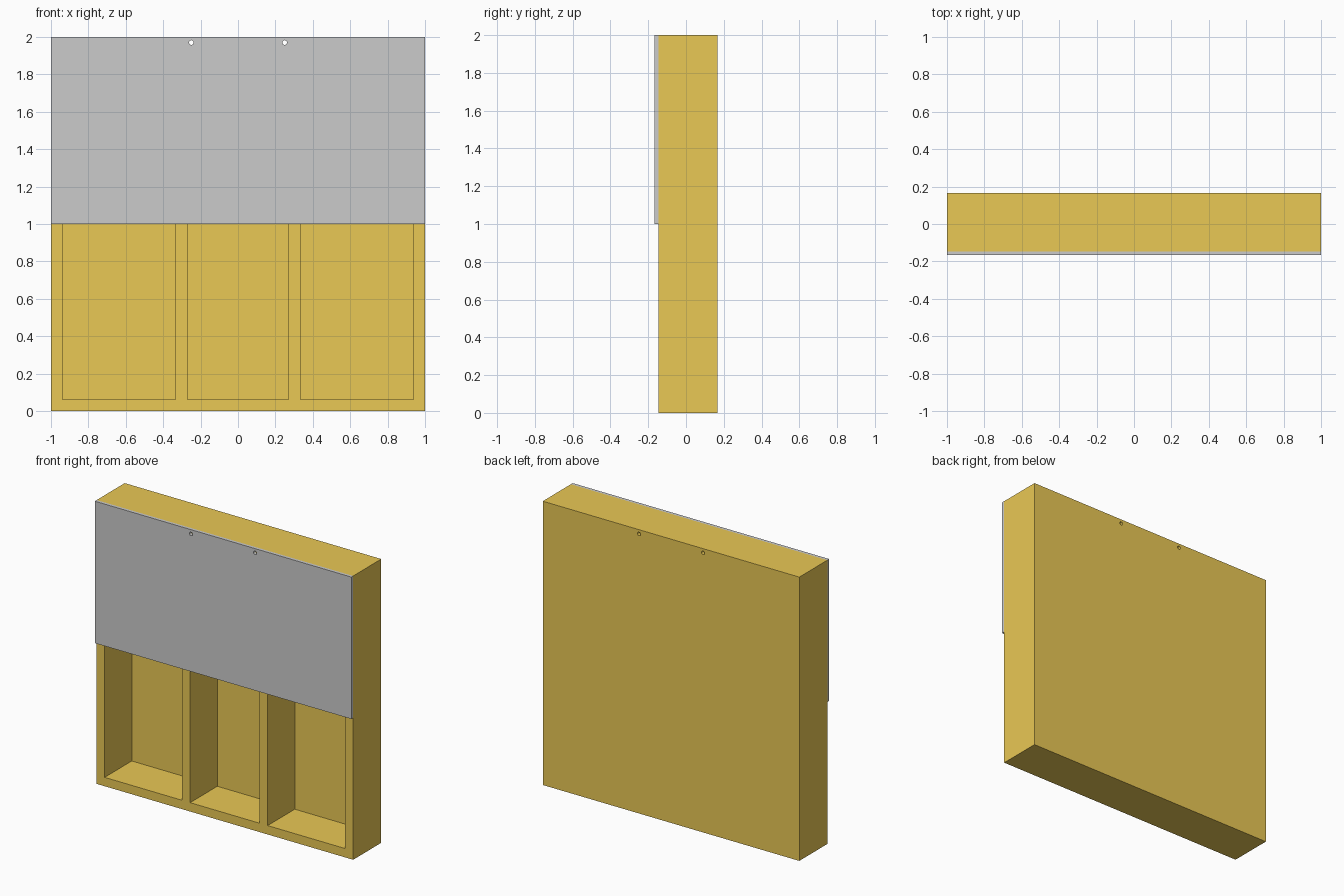
import bpy
import bmesh
from mathutils import Matrix, Vector

if "Cube" in bpy.data.objects:
    bpy.data.objects.remove(bpy.data.objects["Cube"])

FRONT, SEAM, BACK = -0.1667, -0.1458, 0.1667   # y of panel face, panel/box seam, box back
WALL = 0.0625                                  # thickness of rails and dividers
BACKING = 0.0104                               # thickness of the back sheet
HEIGHT = 2.0


def add_box(bm, lo, hi):
    lo, hi = Vector(lo), Vector(hi)
    mat = Matrix.Translation((lo + hi) / 2) @ Matrix.Diagonal((*(hi - lo), 1))
    bmesh.ops.create_cube(bm, size=1, matrix=mat)


def add_hole(bm, x):
    mat = Matrix.Translation((x, 0, HEIGHT - 0.03)) @ Matrix.Rotation(1.57079633, 4, 'X')
    bmesh.ops.create_cone(bm, cap_ends=True, segments=16, radius1=0.0125,
                          radius2=0.0125, depth=0.6, matrix=mat)


def finish(bm, name):
    bmesh.ops.recalc_face_normals(bm, faces=bm.faces)
    mesh = bpy.data.meshes.new(name)
    bm.to_mesh(mesh)
    bm.free()
    obj = bpy.data.objects.new(name, mesh)
    bpy.context.collection.objects.link(obj)
    return obj


def box(name, lo, hi):
    bm = bmesh.new()
    add_box(bm, lo, hi)
    return finish(bm, name)


def cut(obj, cutter):
    cutter.hide_render = True
    cutter.hide_set(True)
    mod = obj.modifiers.new(cutter.name, 'BOOLEAN')
    mod.operation = 'DIFFERENCE'
    mod.solver = 'EXACT'
    mod.object = cutter


# Wooden box and the grey panel over its upper half
wooden_box = box("wooden_box", (-1, SEAM, 0), (1, BACK, HEIGHT))
front_panel = box("front_panel", (-1, FRONT, 1), (1, SEAM, HEIGHT))

# Three open bays, full height behind the panel
bm = bmesh.new()
for x0, x1 in ((-0.9375, -0.3333), (-0.2708, 0.2708), (0.3333, 0.9375)):
    add_box(bm, (x0, SEAM - 0.1, WALL), (x1, BACK - BACKING, HEIGHT - WALL))
cut(wooden_box, finish(bm, "bay_cutter"))

# Two hanging holes right through the top rail and panel
bm = bmesh.new()
for x in (-0.25, 0.25):
    add_hole(bm, x)
hole_cutter = finish(bm, "hole_cutter")
cut(wooden_box, hole_cutter)
cut(front_panel, hole_cutter)

# Golden wood colour
wood = bpy.data.materials.new("golden_wood")
wood.diffuse_color = (0.82, 0.58, 0.09, 1)
wood.use_nodes = True
wood.node_tree.nodes["Principled BSDF"].inputs["Base Color"].default_value = wood.diffuse_color
wooden_box.data.materials.append(wood)
